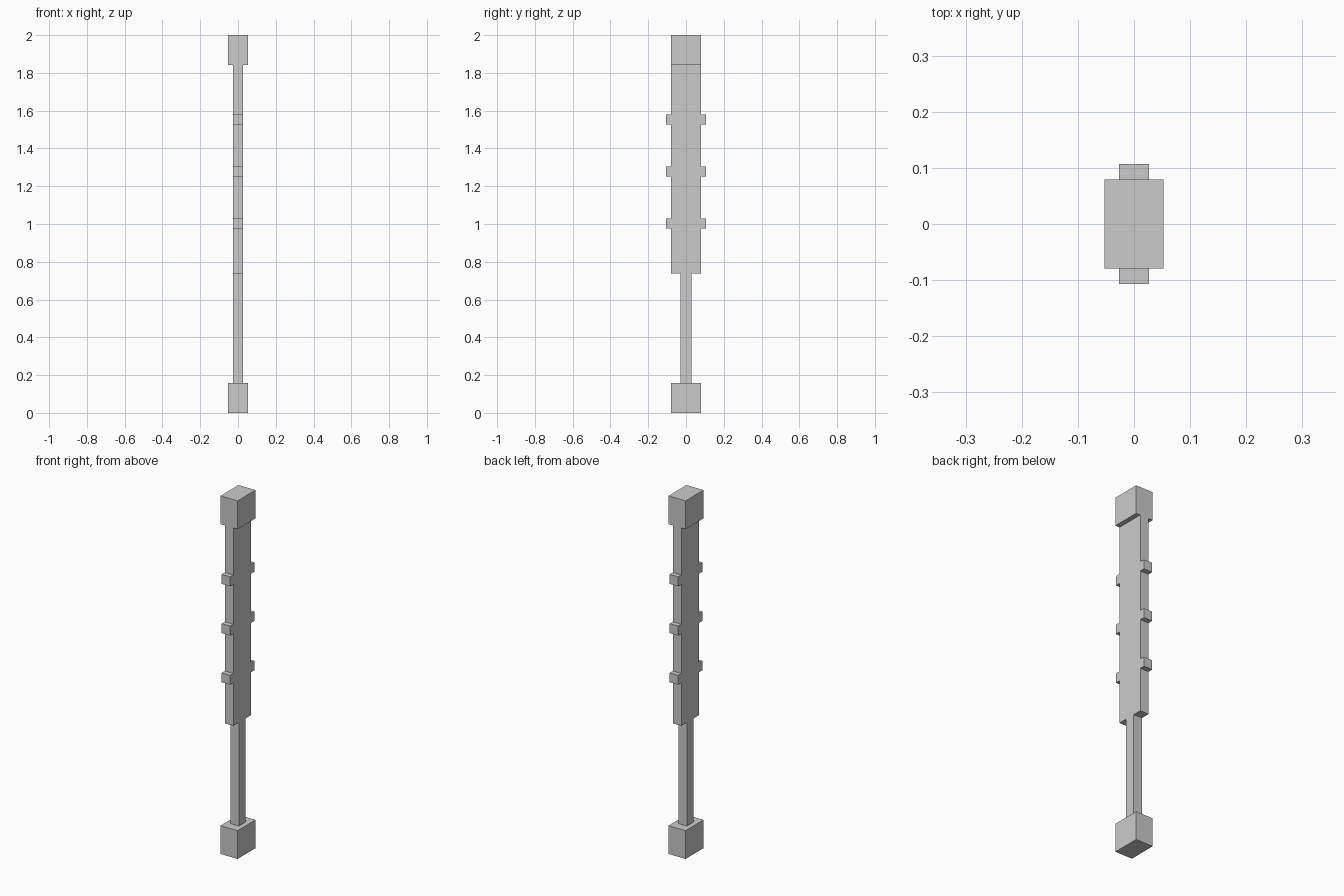
import bpy

default_cube = bpy.data.objects.get("Cube")
if default_cube:
    bpy.data.objects.remove(default_cube, do_unlink=True)

U = 2 / 76  # module that all the parts are sized in

grey = bpy.data.materials.new("plain grey")
grey.use_nodes = True
GREY = (0.6, 0.6, 0.6, 1)
grey.diffuse_color = GREY
grey.node_tree.nodes["Principled BSDF"].inputs["Base Color"].default_value = GREY


def block(name, width, depth, bottom, top, y=0):
    """Box centred on x = 0, measured in modules."""
    bpy.ops.mesh.primitive_cube_add(size=1, location=(0, y * U, (bottom + top) / 2 * U))
    obj = bpy.context.object
    obj.name = name
    obj.scale = (width * U, depth * U, (top - bottom) * U)
    bpy.ops.object.transform_apply(location=False, rotation=False, scale=True)
    obj.data.materials.append(grey)
    return obj


# End caps
block("bottom_cap", 4, 6, 0, 6)
block("top_cap", 4, 6, 70, 76)

# Slim handle and wide flat shaft
block("handle", 2, 2.2, 6, 28)
block("shaft", 2, 6, 28, 70)

# Three pairs of studs along the front and back edges
for i in range(3):
    bottom = 37.1 + i * 10.45
    for side, sign in (("front", -1), ("back", 1)):
        block(f"{side}_stud_{i + 1}", 2, 1.05, bottom, bottom + 2, sign * 3.525)
